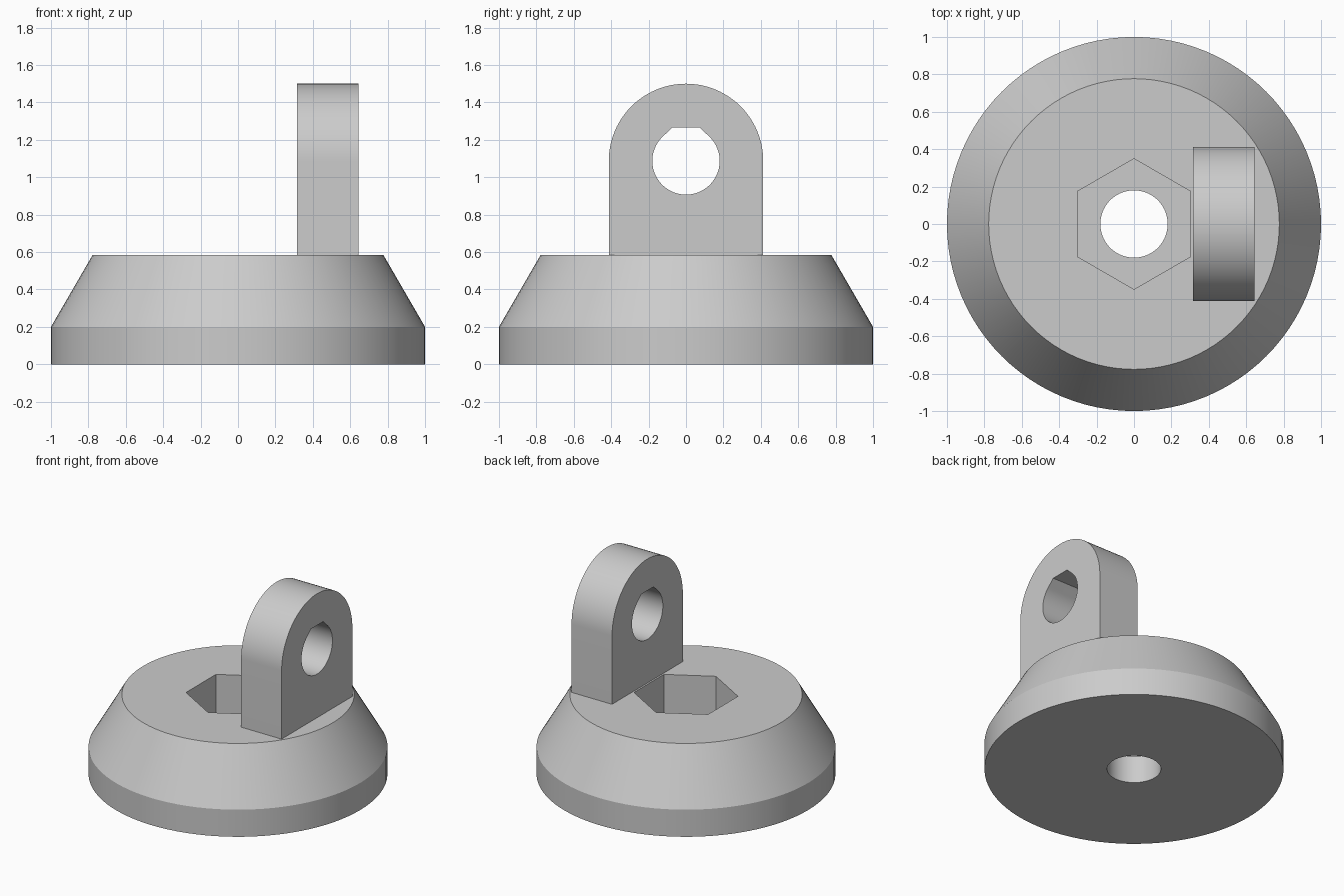
import bpy
import bmesh
import math
from mathutils import Matrix, Vector

cube = bpy.data.objects.get("Cube")
if cube:
    bpy.data.objects.remove(cube, do_unlink=True)

grey = bpy.data.materials.new("plain grey")
grey.use_nodes = True
colour = (0.6, 0.6, 0.6, 1)
grey.diffuse_color = colour
grey.node_tree.nodes["Principled BSDF"].inputs["Base Color"].default_value = colour


def arc(radius, start, end, steps):
    """Points on an arc, angles in degrees."""
    angles = [math.radians(start + (end - start) * i / steps) for i in range(steps + 1)]
    return [(radius * math.cos(a), radius * math.sin(a)) for a in angles]


def finish(name, bm):
    bmesh.ops.recalc_face_normals(bm, faces=bm.faces)
    mesh = bpy.data.meshes.new(name)
    bm.to_mesh(mesh)
    bm.free()
    mesh.materials.append(grey)
    obj = bpy.data.objects.new(name, mesh)
    bpy.context.collection.objects.link(obj)
    return obj


def loft(name, layers, matrix=Matrix()):
    """Closed solid through outlines, each given as (2D points, height)."""
    bm = bmesh.new()
    rings = [[bm.verts.new(matrix @ Vector((u, v, h))) for u, v in pts] for pts, h in layers]
    for low, high in zip(rings, rings[1:]):
        for i in range(len(low)):
            bm.faces.new((low[i - 1], low[i], high[i], high[i - 1]))
    bm.faces.new(rings[0])
    bm.faces.new(rings[-1])
    return finish(name, bm)


def cut(target, cutter):
    """Subtract the cutter, then remove it."""
    cutter.hide_render = True
    mod = target.modifiers.new("cut", "BOOLEAN")
    mod.operation = "DIFFERENCE"
    mod.solver = "EXACT"
    mod.object = cutter
    bpy.context.view_layer.objects.active = target
    bpy.ops.object.modifier_apply(modifier=mod.name)
    bpy.data.objects.remove(cutter, do_unlink=True)


def smooth(obj):
    bpy.ops.object.select_all(action="DESELECT")
    obj.select_set(True)
    bpy.context.view_layer.objects.active = obj
    bpy.ops.object.shade_smooth_by_angle(angle=math.radians(25))


def circle(radius, sides=96):
    return arc(radius, 0, 360, sides)[:-1]


# Round base: straight rim below, tapered shoulder above
TOP, FLOOR, BORE = 0.585, 0.2, 0.18
base = loft("base", [(circle(1), 0), (circle(1), 0.2), (circle(0.777), TOP)])

# Hexagonal pocket from above and round bore right through
hexagon = arc(0.349, 30, 390, 6)[:-1]
cut(base, loft("pocket_cutter", [(hexagon, FLOOR), (hexagon, TOP + 0.1)]))
cut(base, loft("bore_cutter", [(circle(BORE), -0.1), (circle(BORE), FLOOR + 0.1)]))

# Upright lug: outline in y and z, extruded along x, seated slightly in the base
LUG_R, AXIS = 0.413, 1.087
frame = Matrix(((0, 0, 1, 0), (1, 0, 0, 0), (0, 1, 0, AXIS), (0, 0, 0, 1)))
foot = TOP - 0.05 - AXIS
outline = [(-LUG_R, foot), (LUG_R, foot)] + arc(LUG_R, 0, 180, 48)
lug = loft("lug", [(outline, 0.315), (outline, 0.645)], frame)

# Cross hole with sloped shoulders and a flat roof
hole = arc(BORE, 135, 405, 60) + [(0.072, BORE), (-0.072, BORE)]
cut(lug, loft("hole_cutter", [(hole, 0.2), (hole, 0.8)], frame))

for part in (base, lug):
    smooth(part)
